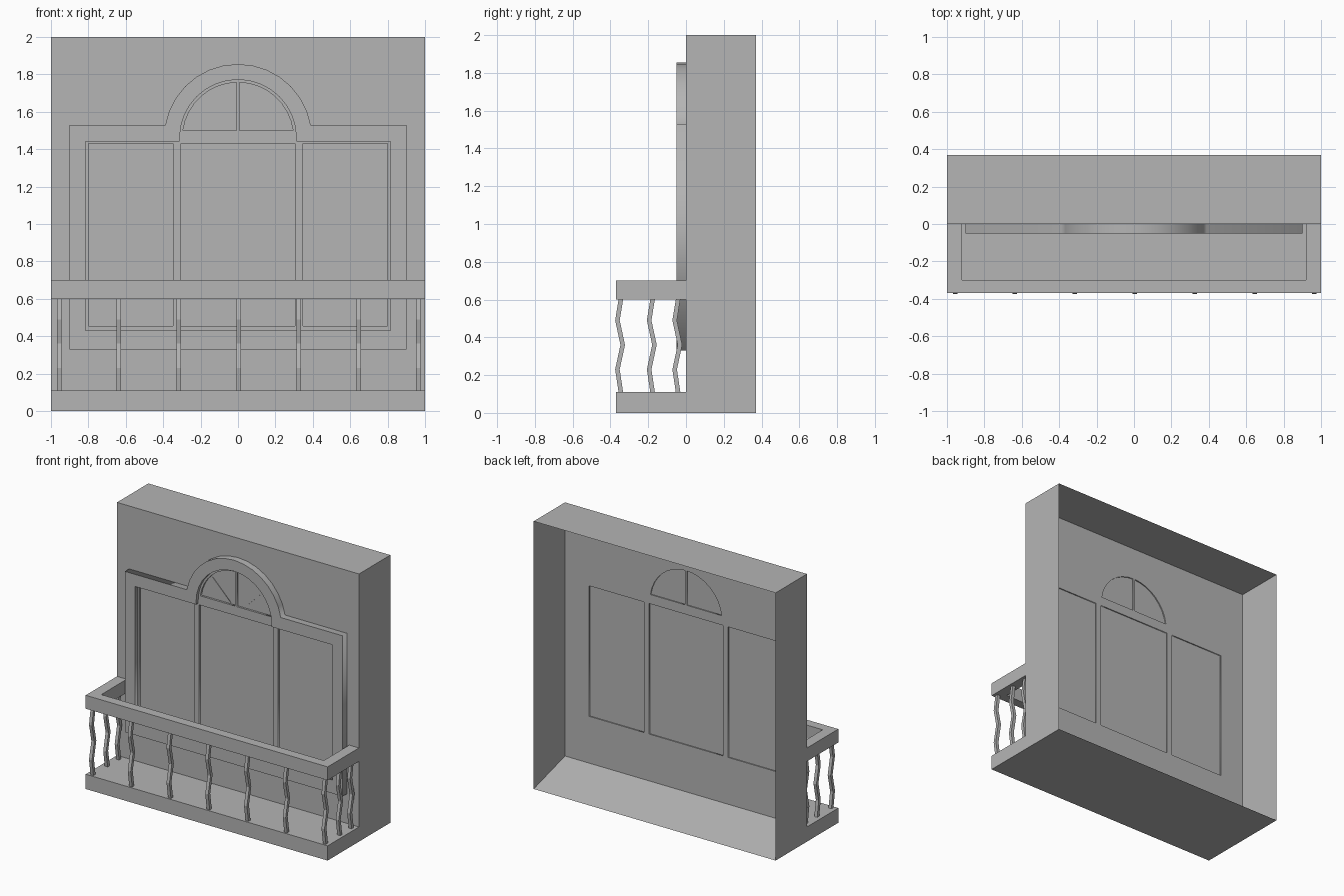
import bpy, bmesh
from math import sin, cos, pi, asin, acos

cube = bpy.data.objects.get("Cube")
if cube:
    bpy.data.objects.remove(cube, do_unlink=True)

stone = bpy.data.materials.new("plain_grey")
stone.use_nodes = True
GREY = (0.46, 0.46, 0.46, 1)
stone.diffuse_color = GREY
stone.node_tree.nodes["Principled BSDF"].inputs["Base Color"].default_value = GREY


def finish(name, bm):
    mesh = bpy.data.meshes.new(name)
    bm.to_mesh(mesh)
    bm.free()
    mesh.materials.append(stone)
    obj = bpy.data.objects.new(name, mesh)
    bpy.context.collection.objects.link(obj)
    return obj


def plate(name, loops, y0, y1):
    """Flat plate in the xz plane; loops after the first are holes."""
    curve = bpy.data.curves.new(name, "CURVE")
    curve.dimensions = "2D"
    curve.fill_mode = "BOTH"
    curve.extrude = (y1 - y0) / 2
    for loop in loops:
        spline = curve.splines.new("POLY")
        spline.points.add(len(loop) - 1)
        for point, (x, z) in zip(spline.points, loop):
            point.co = (x, z, 0, 1)
        spline.use_cyclic_u = True
    curve.materials.append(stone)
    obj = bpy.data.objects.new(name, curve)
    bpy.context.collection.objects.link(obj)
    obj.rotation_euler.x = pi / 2
    obj.location.y = (y0 + y1) / 2
    bpy.ops.object.select_all(action="DESELECT")
    obj.select_set(True)
    bpy.context.view_layer.objects.active = obj
    bpy.ops.object.convert(target="MESH")
    return bpy.context.object


def prism(name, profile, axis, a, b):
    """Extrude a closed profile along axis x (profile yz) or z (profile xy)."""
    bm = bmesh.new()
    def place(p, t):
        return (t, *p) if axis == "x" else (*p, t)
    low = [bm.verts.new(place(p, a)) for p in profile]
    high = [bm.verts.new(place(p, b)) for p in profile]
    bm.faces.new(low)
    bm.faces.new(high)
    for i in range(len(profile)):
        j = (i + 1) % len(profile)
        bm.faces.new((low[i], low[j], high[j], high[i]))
    bmesh.ops.recalc_face_normals(bm, faces=bm.faces)
    return finish(name, bm)


def sheet(name, points):
    bm = bmesh.new()
    bm.faces.new([bm.verts.new(p) for p in points])
    return finish(name, bm)


def rect(x0, x1, z0, z1):
    return [(x0, z0), (x1, z0), (x1, z1), (x0, z1)]


ARCH_Z = 1.46


def arc(radius, start, end, steps):
    return [(radius * cos(start + (end - start) * i / steps),
             ARCH_Z + radius * sin(start + (end - start) * i / steps))
            for i in range(steps + 1)]


def mirrored(loop):
    return [(-x, z) for x, z in reversed(loop)]


# Window outlines
rise = asin(0.07 / 0.395)
casing_outline = [(-0.9, 0.33), (0.9, 0.33), (0.9, 1.53),
                  *arc(0.395, rise, pi - rise, 14), (-0.9, 1.53)]
opening = [(-0.815, 0.43), (0.815, 0.43), (0.815, 1.44), (0.312, 1.44),
           *arc(0.312, 0, pi, 16), (-0.312, 1.44), (-0.815, 1.44)]
side_pane = rect(0.348, 0.8, 0.455, 1.43)
fan_pane = [(0.008, 1.5), *arc(0.297, asin(0.04 / 0.297), acos(0.008 / 0.297), 8)]
panes = [side_pane, mirrored(side_pane), rect(-0.305, 0.305, 0.455, 1.43),
         fan_pane, mirrored(fan_pane)]

# Wall shell, open at the back
D = 0.37
plate("wall_front", [rect(-1, 1, 0, 2), opening], 0, 0)
sheet("wall_top", [(-1, 0, 2), (1, 0, 2), (1, D, 2), (-1, D, 2)])
for side, label in ((-1, "right"), (1, "left")):
    sheet("wall_" + label, [(side, 0, 0), (side, D, 0), (side, D, 2), (side, 0, 2)][::side])
prism("wall_base", [(0, 0), (D, 0), (0, 0.105)], "x", -1, 1)

# Window
plate("window_casing", [casing_outline, opening], -0.05, 0)
plate("window_sash", [opening, *panes], -0.025, 0)
plate("window_glass", [opening], -0.01, -0.008)
bar = [(0.05, 1.51), (0.06, 1.5), (0.21, 1.65), (0.2, 1.66)]
for label, loop in (("left", bar), ("right", mirrored(bar))):
    plate("fan_bar_" + label, [loop], -0.014, -0.01)

# Balcony floor and handrail
prism("balcony_floor", [(-D, 0), (0, 0), (0, 0.11), (-D, 0.11)], "x", -1, 1)
prism("handrail", [(-1, 0), (-1, -D), (1, -D), (1, 0), (0.92, 0),
                   (0.92, -0.3), (-0.92, -0.3), (-0.92, 0)], "z", 0.6, 0.7)

# Zigzag balusters
zigzag = [(0.0, 0.11), (-0.018, 0.23), (0.01, 0.36), (-0.018, 0.49), (0.0, 0.6)]
W = 0.012


def baluster(name, x, y):
    profile = [(y + dy - W, z) for dy, z in zigzag]
    profile += [(y + dy + W, z) for dy, z in reversed(zigzag)]
    prism(name, profile, "x", x - W, x + W)


for i in range(7):
    baluster(f"front_baluster_{i + 1}", -0.957 + 0.3203 * i, -0.345)
for label, x in (("right", -0.957), ("left", 0.965)):
    for i, y in enumerate((-0.177, -0.042)):
        baluster(f"{label}_baluster_{i + 1}", x, y)
